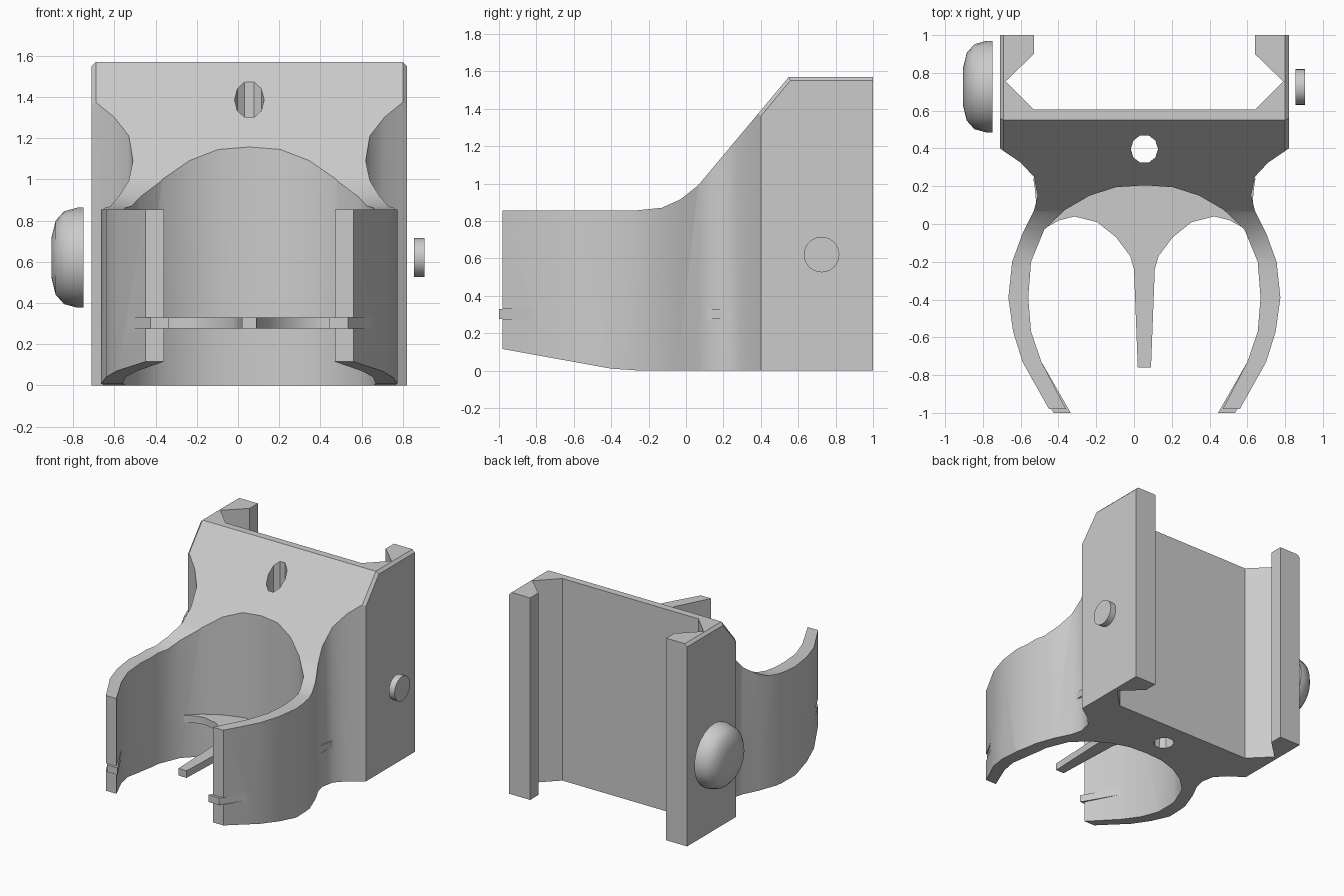
import bpy, bmesh, math
from mathutils import Matrix

if "Cube" in bpy.data.objects:
    bpy.data.objects.remove(bpy.data.objects["Cube"])

CX = 0.055  # symmetry plane of the bracket


def finish(name, bm, angle=35):
    bmesh.ops.recalc_face_normals(bm, faces=bm.faces)
    me = bpy.data.meshes.new(name)
    bm.to_mesh(me)
    bm.free()
    ob = bpy.data.objects.new(name, me)
    bpy.context.collection.objects.link(ob)
    smooth(ob, angle)
    return ob


def smooth(ob, angle):
    bpy.ops.object.select_all(action='DESELECT')
    ob.select_set(True)
    bpy.context.view_layer.objects.active = ob
    bpy.ops.object.shade_smooth_by_angle(angle=math.radians(angle))


def loft(name, sections):
    bm = bmesh.new()
    rings = [[bm.verts.new(p) for p in s] for s in sections]
    for a, b in zip(rings, rings[1:]):
        for i in range(len(a)):
            j = (i + 1) % len(a)
            bm.faces.new((a[i], a[j], b[j], b[i]))
    bm.faces.new(rings[0])
    bm.faces.new(rings[-1])
    return finish(name, bm)


def prism(name, pts, z0, z1):
    return loft(name, [[(CX + u, y, z) for u, y in pts] for z in (z0, z1)])


def mirrored(half):
    return half + [(-u, y) for u, y in reversed(half) if u > 0]


def boolean(ob, cutter, op):
    cutter.hide_render = True
    m = ob.modifiers.new(op, 'BOOLEAN')
    m.object, m.operation, m.solver = cutter, op, 'EXACT'
    bpy.context.view_layer.objects.active = ob
    bpy.ops.object.modifier_apply(modifier=m.name)
    bpy.data.objects.remove(cutter)


# Bracket plan: clip arms, waist and V-grooved channel (right half)
inner = [(0, .205), (.15, .195), (.29, .15), (.42, .075), (.53, -.03), (.60, -.2),
         (.615, -.39), (.60, -.57), (.545, -.73), (.415, -.98)]
outer = [(.505, -.98), (.645, -.73), (.695, -.57), (.72, -.39), (.70, -.2),
         (.645, -.05), (.585, .07), (.565, .15), (.585, .25), (.655, .325), (.765, .4)]
channel = [(.765, 1), (.585, 1), (.585, .9), (.735, .755), (.585, .605)]
right = inner + outer + channel
left = [(-u, y) for u, y in reversed(right) if u > 0]
body = prism("bracket_body", right + left, -.2, 1.8)

# Side silhouette with chamfered outer edges
bottom = [(1.1, 0), (-.25, 0), (-.4, .01), (-1.1, .137)]


def silhouette(x, drop, flat):
    top = [(-1.1, .855), (-.28, .855), (-.13, .87), (-.03, .915), (.065, .99)]
    pts = bottom + [(y, z - drop) for y, z in top]
    pts += [(.55 + (drop - flat) / 1.196, 1.57 - flat), (1.1, 1.57 - flat)]
    return [(CX + x, y, z) for y, z in pts]


keep = loft("silhouette_cutter", [silhouette(-.785, .06, .04), silhouette(-.745, 0, 0),
                                  silhouette(.745, 0, 0), silhouette(.785, .06, .04)])
boolean(body, keep, 'INTERSECT')

# Vertical hole through the sloped shoulder
hole = [(.072 * math.cos(i * math.tau / 10), .397 + .076 * math.sin(i * math.tau / 10))
        for i in range(10)]
boolean(body, prism("hole_cutter", hole, -.3, 2), 'DIFFERENCE')

# Thin grooves and spring ends at the arm tips
for s, side in ((-1, "left"), (1, "right")):
    groove = [(s * u, y) for u, y in ((.618, -.785), (.48, -1), (.62, -1))]
    boolean(body, prism("groove_cutter", groove, .275, .33), 'DIFFERENCE')
    strip = [(s * u, y) for u, y in ((.545, -.73), (.39, -1), (.48, -1), (.595, -.82))]
    prism("spring_tip_" + side, strip, .275, .33)
smooth(body, 35)

# Spring plate with central tongue
plate = [(0, -.76), (.035, -.76), (.055, -.24), (.075, -.17), (.15, -.07), (.25, .01),
         (.37, .04), (.45, .02), (.56, -.04), (.58, .19), (.588, .24), (0, .25)]
prism("spring_plate", mirrored(plate), .275, .33)


# Lathed side fittings, axis along x
def lathe(name, profile, y, z, n):
    return loft(name, [[(x, y + r * math.cos(i * math.tau / n), z + r * math.sin(i * math.tau / n))
                        for i in range(n)] for x, r in profile])


knob = lathe("side_knob", [(-.75, .243), (-.78, .243), (-.845, .225), (-.885, .18), (-.905, .10)],
             .727, .62, 24)
smooth(knob, 50)
lathe("side_pin", [(.855, .095), (.905, .095)], .725, .62, 24)
